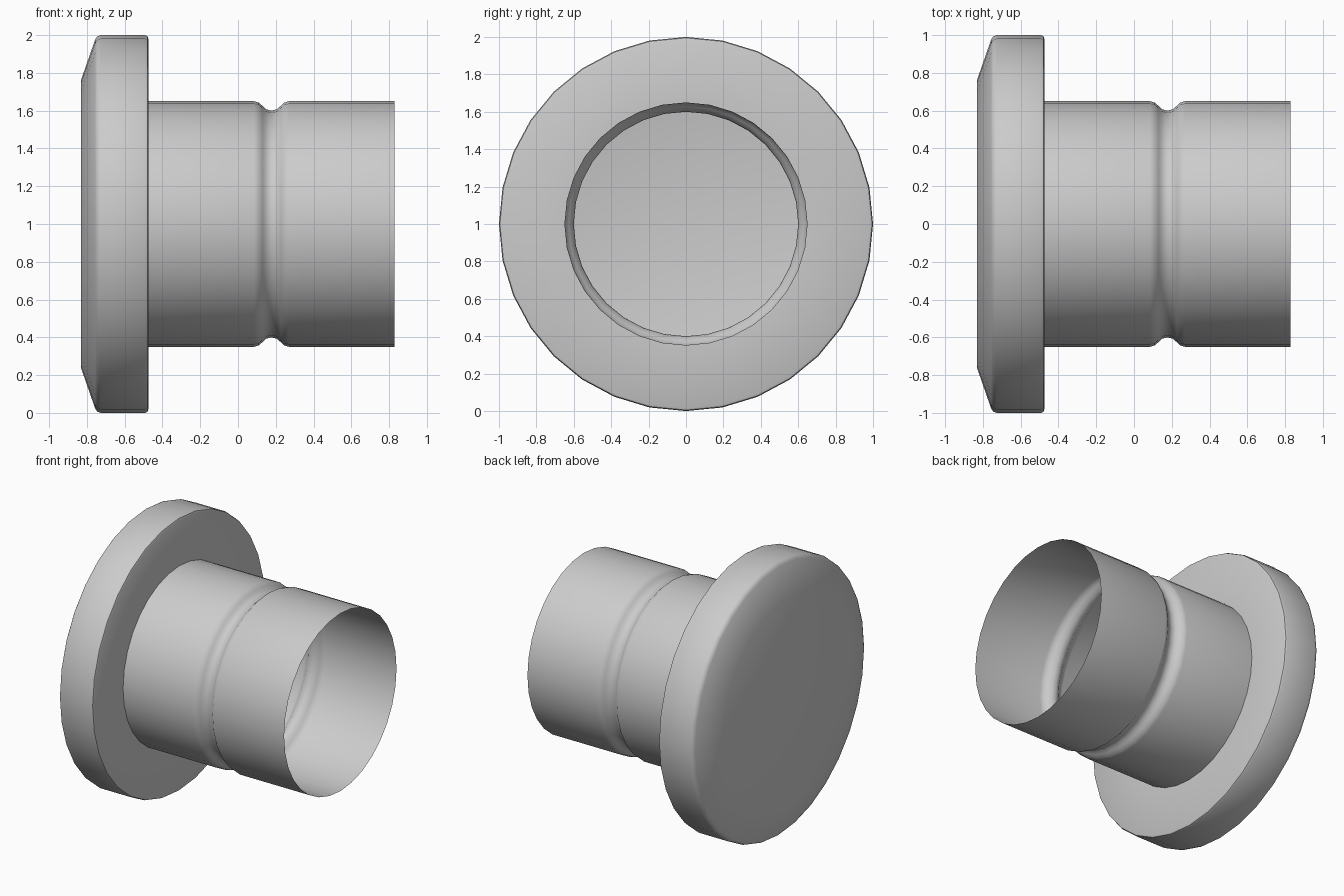
import bpy, bmesh, math

if "Cube" in bpy.data.objects:
    bpy.data.objects.remove(bpy.data.objects["Cube"])

SIDES = 32
CENTRE_Z = 1.0


def lathe(name, profile, cap_start=False):
    """Revolve (x, radius) points about the horizontal x axis."""
    bm = bmesh.new()
    rings = []
    for x, r in profile:
        ring = []
        for i in range(SIDES):
            a = 2 * math.pi * i / SIDES
            ring.append(bm.verts.new((x, r * math.cos(a), CENTRE_Z + r * math.sin(a))))
        rings.append(ring)
    for a, b in zip(rings, rings[1:]):
        for i in range(SIDES):
            j = (i + 1) % SIDES
            bm.faces.new((a[i], a[j], b[j], b[i]))
    if cap_start:
        bm.faces.new(list(reversed(rings[0])))
    # orient outward: every side face should look away from the shell's inside
    bm.normal_update()
    if bm.faces[:] and cap_start:
        cap = max(bm.faces, key=lambda f: len(f.verts))
        if cap.normal.x > 0:
            bmesh.ops.reverse_faces(bm, faces=bm.faces[:])
    mesh = bpy.data.meshes.new(name)
    bm.to_mesh(mesh)
    bm.free()
    obj = bpy.data.objects.new(name, mesh)
    bpy.context.collection.objects.link(obj)
    bpy.ops.object.select_all(action='DESELECT')
    obj.select_set(True)
    bpy.context.view_layer.objects.active = obj
    bpy.ops.object.shade_smooth_by_angle(angle=math.radians(40))
    return obj


# chamfered head with rounded rim, continuing into its flat back face
head = [(-0.83, 0.765), (-0.757, 0.975), (-0.745, 0.994), (-0.727, 1.0),
        (-0.492, 1.0), (-0.48, 0.995), (-0.475, 0.983)]

# thin open sleeve with a rolled groove
sleeve = [(-0.475, 0.65), (0.085, 0.65), (0.11, 0.643), (0.13, 0.625),
          (0.147, 0.608), (0.175, 0.60), (0.205, 0.607), (0.228, 0.627),
          (0.245, 0.643), (0.27, 0.65), (0.828, 0.65)]

lathe("flanged_sleeve", head + sleeve, cap_start=True)
